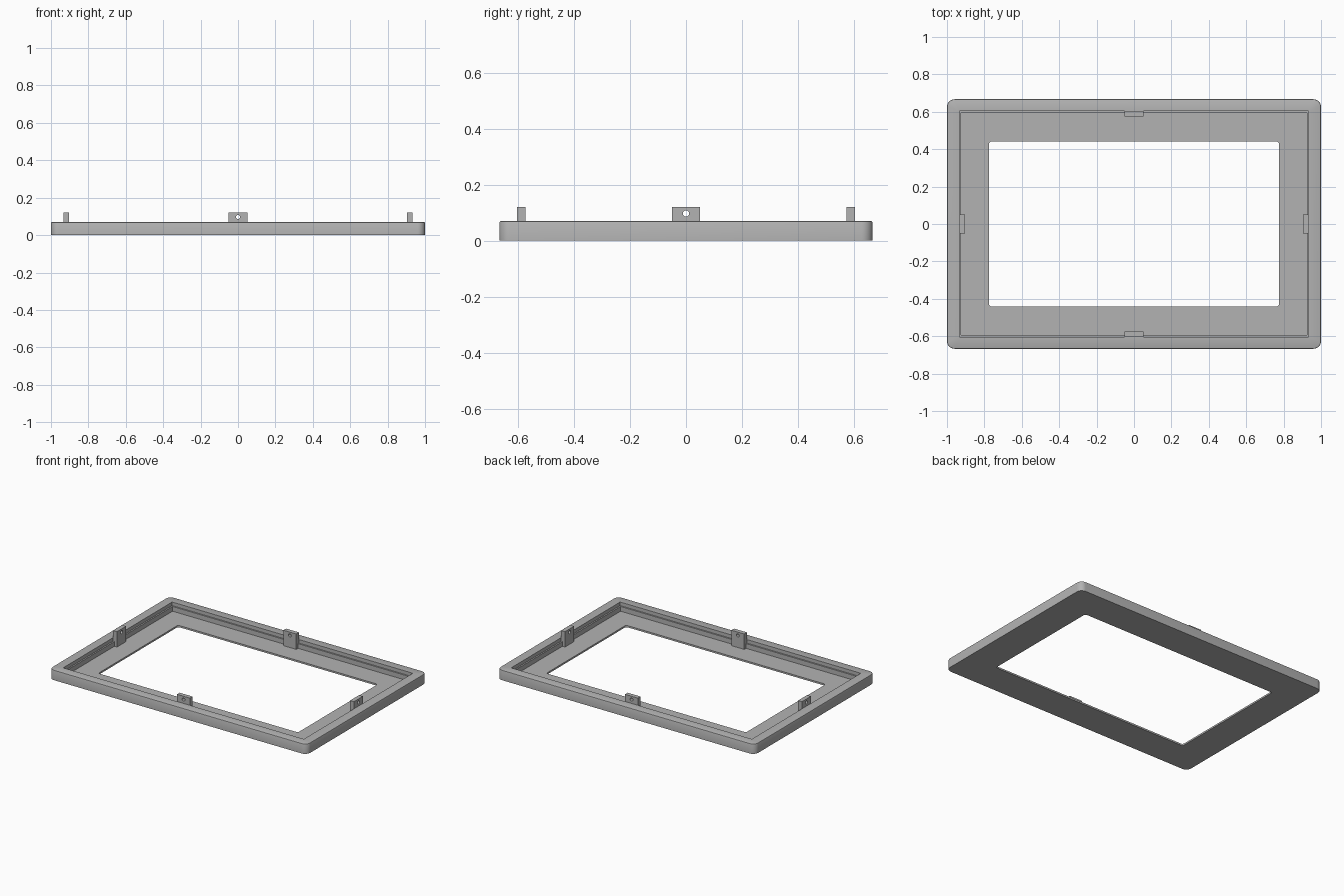
import bpy, bmesh, math
from mathutils import Matrix

if "Cube" in bpy.data.objects:
    bpy.data.objects.remove(bpy.data.objects["Cube"])

grey = bpy.data.materials.new("plain_grey")
grey.use_nodes = True
GREY = (0.45, 0.45, 0.45, 1)
grey.diffuse_color = GREY
grey.node_tree.nodes["Principled BSDF"].inputs["Base Color"].default_value = GREY


def rounded_rect(hx, hy, r, steps=8):
    """Counter-clockwise points of a rectangle with rounded corners."""
    pts = []
    for k, (sx, sy) in enumerate([(1, 1), (-1, 1), (-1, -1), (1, -1)]):
        for i in range(steps + 1):
            a = (k + i / steps) * math.pi / 2
            pts.append((sx * (hx - r) + r * math.cos(a),
                        sy * (hy - r) + r * math.sin(a)))
    return pts


def finish(obj):
    obj.data.materials.clear()
    obj.data.materials.append(grey)
    bpy.ops.object.select_all(action="DESELECT")
    obj.select_set(True)
    bpy.context.view_layer.objects.active = obj
    bpy.ops.object.shade_smooth_by_angle(angle=math.radians(25))


# Frame: closed cross-section of half width, half depth, corner radius, height
HX, HY, TOP, FLOOR, LEDGE, EDGE = 1.0, 0.667, 0.07, 0.012, 0.045, 0.006
section = [
    (0.775, 0.442, 0.015, 0),
    (HX, HY, 0.04, 0),
    (HX, HY, 0.04, TOP - EDGE),
    (HX - EDGE * 0.3, HY - EDGE * 0.3, 0.038, TOP - EDGE * 0.3),
    (HX - EDGE, HY - EDGE, 0.034, TOP),
    (0.934, 0.604, 0.003, TOP),
    (0.934, 0.604, 0.003, LEDGE),
    (0.924, 0.594, 0.003, LEDGE),
    (0.924, 0.594, 0.003, FLOOR),
    (0.775, 0.442, 0.015, FLOOR),
]
bm = bmesh.new()
rings = [[bm.verts.new((x, y, z)) for x, y in rounded_rect(hx, hy, r)]
         for hx, hy, r, z in section]
for ring, following in zip(rings, rings[1:] + rings[:1]):
    n = len(ring)
    for i in range(n):
        j = (i + 1) % n
        bm.faces.new((ring[i], ring[j], following[j], following[i]))
bmesh.ops.recalc_face_normals(bm, faces=bm.faces)
mesh = bpy.data.meshes.new("bezel_frame")
bm.to_mesh(mesh)
bm.free()
frame = bpy.data.objects.new("bezel_frame", mesh)
bpy.context.collection.objects.link(frame)
finish(frame)


# Mounting tabs: upright plates with a round screw hole
def tab(name, distance, angle):
    half, thick, hole_z, hole_r = 0.05, 0.03, 0.097, 0.011
    outline = [(-half, FLOOR), (half, FLOOR), (half, 0.12), (-half, 0.12)]
    hole = [(hole_r * math.cos(a), hole_z + hole_r * math.sin(a))
            for a in (math.tau * i / 24 for i in range(24))]
    curve = bpy.data.curves.new(name, "CURVE")
    curve.dimensions = "2D"
    curve.fill_mode = "BOTH"
    curve.extrude = thick / 2
    for pts in (outline, hole):
        spline = curve.splines.new("POLY")
        spline.points.add(len(pts) - 1)
        for p, (x, y) in zip(spline.points, pts):
            p.co = (x, y, 0, 1)
        spline.use_cyclic_u = True
    obj = bpy.data.objects.new(name, curve)
    bpy.context.collection.objects.link(obj)
    obj.matrix_world = (Matrix.Rotation(angle, 4, "Z")
                        @ Matrix.Translation((0, -distance + thick / 2, 0))
                        @ Matrix.Rotation(math.pi / 2, 4, "X"))
    bpy.ops.object.select_all(action="DESELECT")
    obj.select_set(True)
    bpy.context.view_layer.objects.active = obj
    bpy.ops.object.convert(target="MESH")
    finish(bpy.context.object)


for i, (side, dist) in enumerate([("front", 0.604), ("left", 0.934),
                                  ("back", 0.604), ("right", 0.934)]):
    tab(side + "_mounting_tab", dist, i * math.pi / 2)
